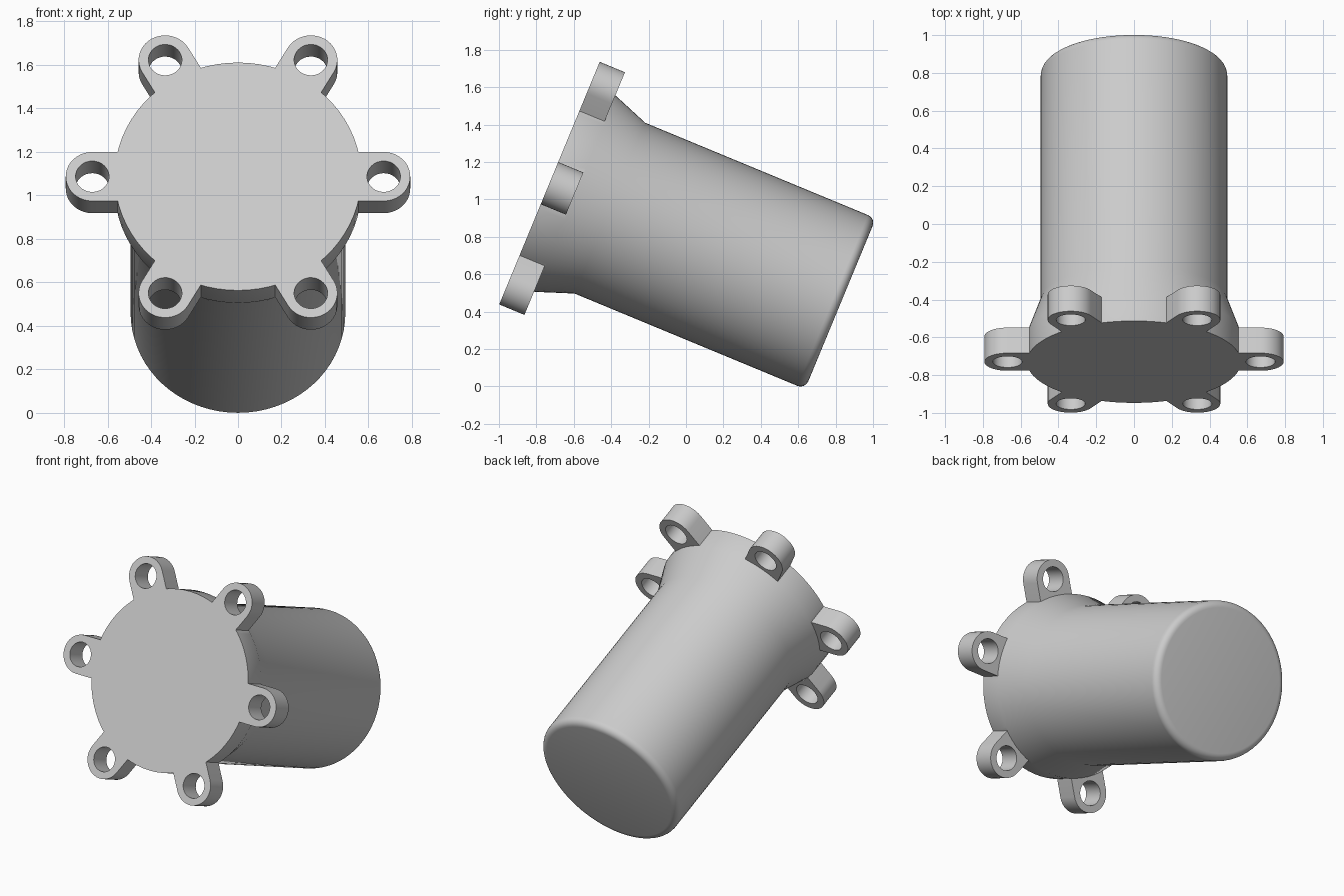
import bpy, bmesh
from math import radians, sin, cos, pi
from mathutils import Matrix

cube = bpy.data.objects.get("Cube")
if cube:
    bpy.data.objects.remove(cube)

LENGTH, BODY_R, FLANGE_R = 1.684, 0.494, 0.567
LUG_R, LUG_DIST, LUG_DEPTH, HOLE_R = 0.122, 0.67, 0.146, 0.077
FILLET = 0.045

grey = bpy.data.materials.new("light_grey")
grey.use_nodes = True
colour = (0.6, 0.6, 0.6, 1)
grey.diffuse_color = colour
grey.node_tree.nodes["Principled BSDF"].inputs["Base Color"].default_value = colour


def make_object(name, bm):
    bmesh.ops.recalc_face_normals(bm, faces=bm.faces)
    mesh = bpy.data.meshes.new(name)
    bm.to_mesh(mesh)
    bm.free()
    mesh.materials.append(grey)
    obj = bpy.data.objects.new(name, mesh)
    bpy.context.collection.objects.link(obj)
    return obj


def prism(bm, outline, z0, z1, turn):
    """Extrude a flat outline from z0 to z1, turned about the axis."""
    face = bm.faces.new([bm.verts.new((x, y, z0)) for x, y in outline])
    top = bmesh.ops.extrude_face_region(bm, geom=[face])["geom"]
    new = [v for v in top if isinstance(v, bmesh.types.BMVert)]
    bmesh.ops.translate(bm, verts=new, vec=(0, 0, z1 - z0))
    bmesh.ops.rotate(bm, verts=list(face.verts) + new,
                     matrix=Matrix.Rotation(turn, 3, "Z"))


def arc(radius, start, end, steps):
    return [(LUG_DIST + radius * cos(start + (end - start) * i / steps),
             radius * sin(start + (end - start) * i / steps))
            for i in range(steps + 1)]


# Round body: flange rim, conical neck, barrel and filleted closed end
profile = [(0, 0), (FLANGE_R, 0), (FLANGE_R, 0.15), (BODY_R, 0.35)]
for i in range(7):
    a = i * pi / 12
    profile.append((BODY_R - FILLET * (1 - cos(a)),
                    LENGTH - FILLET * (1 - sin(a))))
profile.append((0, LENGTH))
bm = bmesh.new()
points = [bm.verts.new((r, 0, z)) for r, z in profile]
edges = [bm.edges.new(pair) for pair in zip(points, points[1:])]
bmesh.ops.spin(bm, geom=points + edges, cent=(0, 0, 0), axis=(0, 0, 1),
               angle=2 * pi, steps=72, use_merge=True)
bmesh.ops.remove_doubles(bm, verts=bm.verts, dist=0.0001)
body = make_object("flanged_canister", bm)

# Six rounded lugs around the rim, and the bolt holes through them
lugs_bm, holes_bm = bmesh.new(), bmesh.new()
lug_outline = [(0.4, -LUG_R)] + arc(LUG_R, -pi / 2, pi / 2, 20) + [(0.4, LUG_R)]
hole_outline = arc(HOLE_R, 0, 2 * pi, 32)[:-1]
for k in range(6):
    prism(lugs_bm, lug_outline, 0, LUG_DEPTH, k * pi / 3)
    prism(holes_bm, hole_outline, -0.1, LUG_DEPTH + 0.1, k * pi / 3)
lugs = make_object("bolt_lugs", lugs_bm)
holes = make_object("bolt_hole_cutters", holes_bm)

# Fuse the lugs to the body and drill them
bpy.ops.object.select_all(action="DESELECT")
bpy.context.view_layer.objects.active = body
body.select_set(True)
for tool, operation in ((lugs, "UNION"), (holes, "DIFFERENCE")):
    mod = body.modifiers.new(tool.name, "BOOLEAN")
    mod.object, mod.operation, mod.solver = tool, operation, "EXACT"
    bpy.ops.object.modifier_apply(modifier=mod.name)
    bpy.data.objects.remove(tool)

# Merge the flat faces left by the joins
bm = bmesh.new()
bm.from_mesh(body.data)
bmesh.ops.dissolve_limit(bm, angle_limit=radians(0.5), verts=bm.verts, edges=bm.edges)
bm.to_mesh(body.data)
bm.free()
bpy.ops.object.shade_smooth_by_angle(angle=radians(30))

# Lean the canister back, flange facing forward and up
body.rotation_euler = (radians(-112.5), 0, 0)
body.location = (0, -0.73, 1.087)
